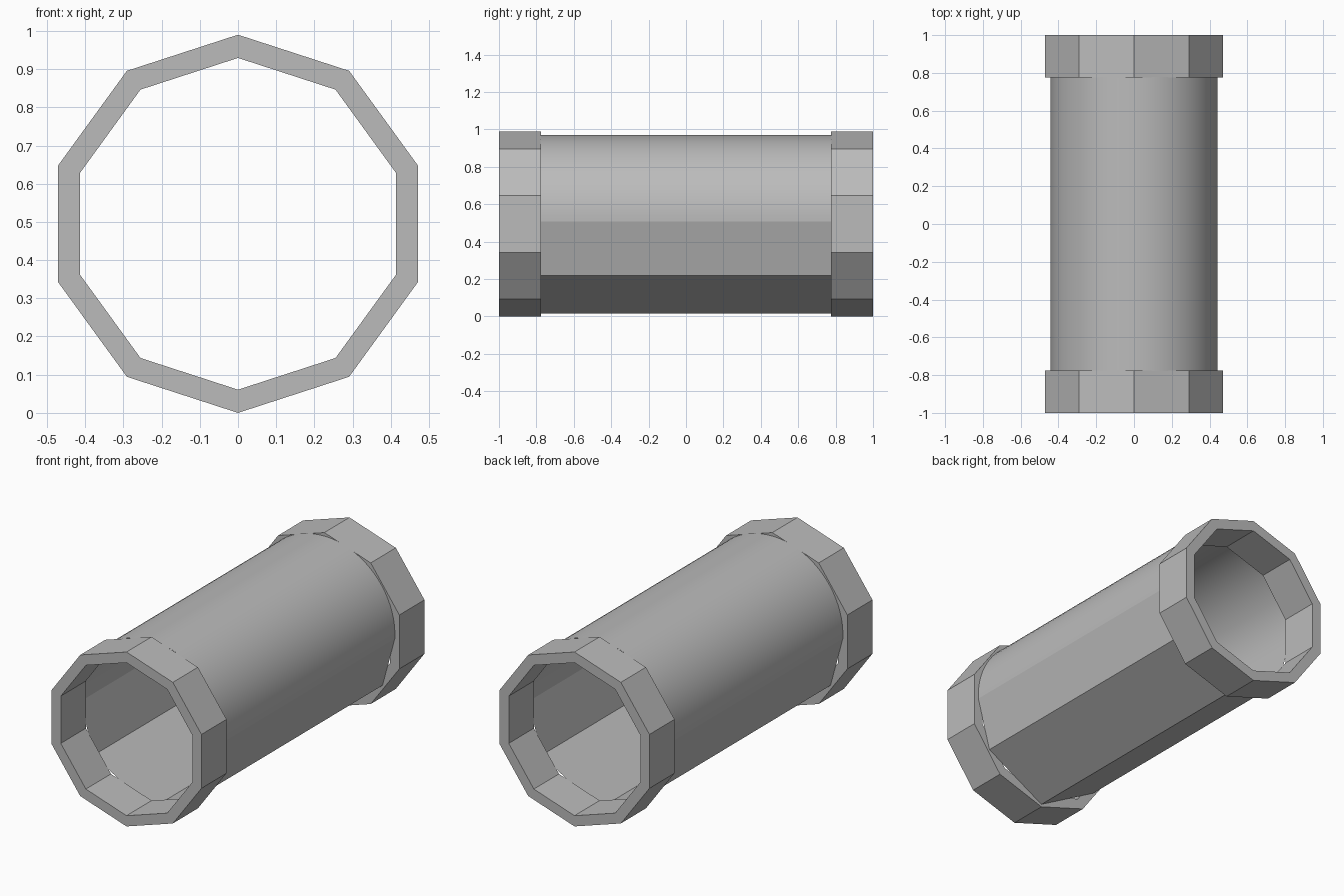
import bpy, bmesh
from math import sin, cos, pi, radians

if "Cube" in bpy.data.objects:
    bpy.data.objects.remove(bpy.data.objects["Cube"])

grey = bpy.data.materials.new("plain grey")
grey.use_nodes = True
colour = (0.5, 0.5, 0.5, 1)
grey.diffuse_color = colour
grey.node_tree.nodes["Principled BSDF"].inputs["Base Color"].default_value = colour


def loft(name, loops, close=False):
    """Skin a list of closed loops that share a point count."""
    bm = bmesh.new()
    rows = [[bm.verts.new(p) for p in loop] for loop in loops]
    pairs = list(zip(rows, rows[1:]))
    if close:
        pairs.append((rows[-1], rows[0]))
    for a, b in pairs:
        for i in range(len(a)):
            j = (i + 1) % len(a)
            bm.faces.new((a[i], a[j], b[j], b[i]))
    bmesh.ops.recalc_face_normals(bm, faces=bm.faces)
    mesh = bpy.data.meshes.new(name)
    bm.to_mesh(mesh)
    bm.free()
    mesh.materials.append(grey)
    obj = bpy.data.objects.new(name, mesh)
    bpy.context.collection.objects.link(obj)
    return obj


def decagon(radius, y):
    return [(radius * sin(pi * k / 5), y, 0.495 + radius * cos(pi * k / 5))
            for k in range(10)]


# Ten-sided end collars
outer, inner = 0.495, 0.413 / cos(pi / 10) * 0.952
inner = 0.413 / sin(2 * pi / 5)
for name, near, far in (("front_collar", -1, -0.775), ("back_collar", 1, 0.775)):
    loft(name, [decagon(outer, near), decagon(outer, far),
                decagon(inner, far), decagon(inner, near)], close=True)

# Thin open tube: rounded top, four flat facets below
steps, radius, centre = 40, 0.443, 0.527
start, end = radians(-2.5), radians(182.5)
section = []
for k in range(steps + 1):
    a = start + (end - start) * k / steps
    section.append((radius * cos(a), centre + radius * sin(a)))
section += [(-0.365, 0.22), (0, 0.015), (0.365, 0.22)]
tube = loft("tube", [[(x, y, z) for x, z in section] for y in (-0.777, 0.777)])

bpy.ops.object.select_all(action="DESELECT")
tube.select_set(True)
bpy.context.view_layer.objects.active = tube
bpy.ops.object.shade_smooth_by_angle(angle=radians(10))
